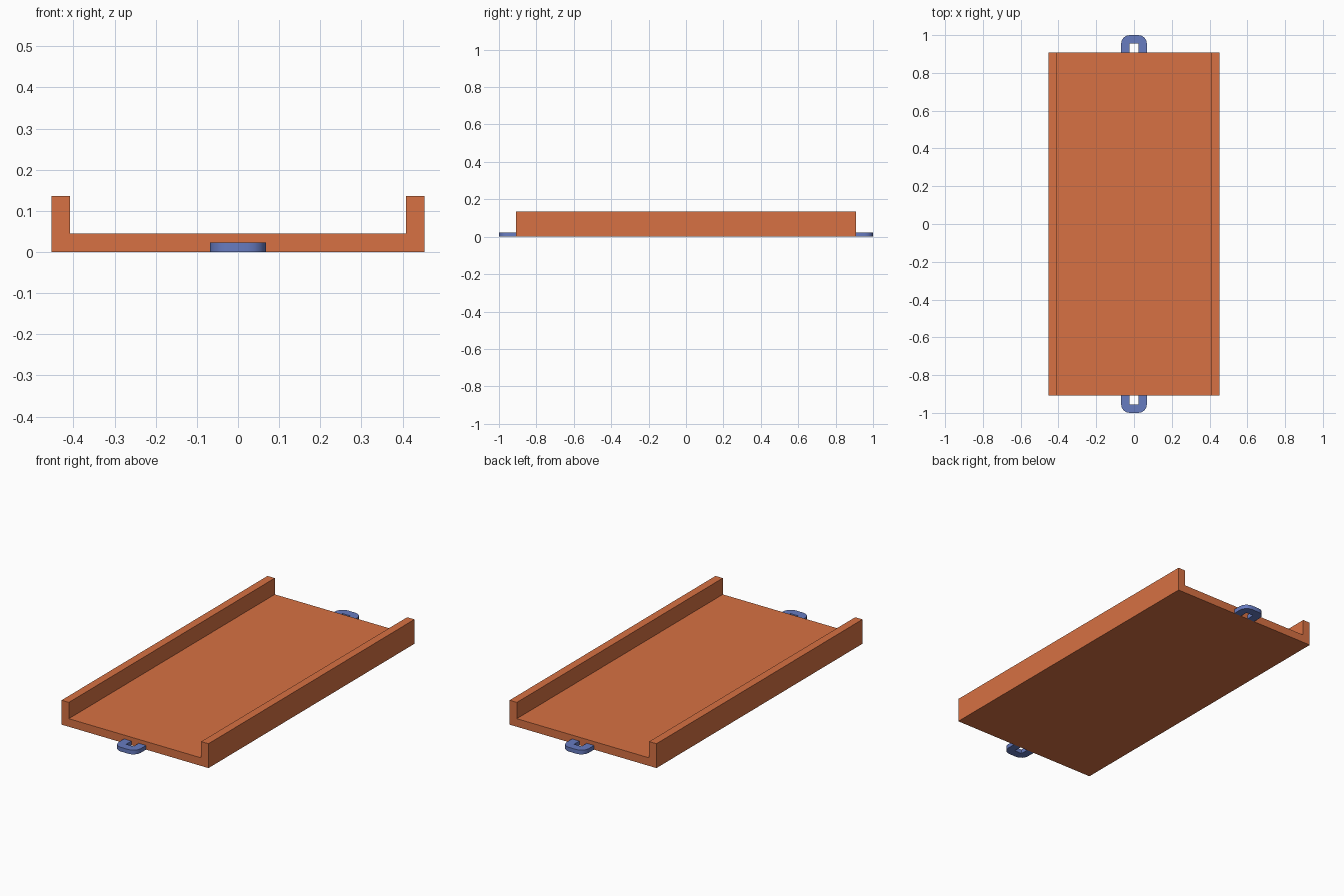
import bpy, bmesh, math

if "Cube" in bpy.data.objects:
    bpy.data.objects.remove(bpy.data.objects["Cube"])


def material(name, rgb):
    m = bpy.data.materials.new(name)
    m.diffuse_color = (*rgb, 1)
    m.use_nodes = True
    m.node_tree.nodes["Principled BSDF"].inputs["Base Color"].default_value = m.diffuse_color
    return m


orange = material("orange", (0.68, 0.165, 0.056))
blue = material("blue", (0.135, 0.20, 0.53))


def extrude_profile(name, pts, vec, mat):
    """Closed prism from a flat outline moved along vec."""
    bm = bmesh.new()
    face = bm.faces.new([bm.verts.new(p) for p in pts])
    geom = bmesh.ops.extrude_face_region(bm, geom=[face], use_keep_orig=True)["geom"]
    bmesh.ops.translate(bm, vec=vec, verts=[g for g in geom if isinstance(g, bmesh.types.BMVert)])
    bmesh.ops.recalc_face_normals(bm, faces=bm.faces)
    me = bpy.data.meshes.new(name)
    bm.to_mesh(me)
    bm.free()
    me.materials.append(mat)
    ob = bpy.data.objects.new(name, me)
    bpy.context.collection.objects.link(ob)
    return ob


# Tray: U-shaped channel running front to back
W, L, H, T = 0.4535, 0.908, 0.136, 0.045
half = [(W, 0), (W, H), (W - T, H), (W - T, T)]
section = half + [(-x, z) for x, z in reversed(half)]
extrude_profile("tray", [(x, -L, z) for x, z in section], (0, 2 * L, 0), orange)

# Hanging loops: U-shaped tab with rounded outer corners at each end
IN, R, YC = 0.0227, 0.0455, 0.9545
arc = [(IN + R * math.cos(a), YC + R * math.sin(a))
       for a in (math.radians(22.5 * i) for i in range(5))]
right = [(IN, YC), (IN, L), (IN + R, L)] + arc
outline = right + [(-x, y) for x, y in reversed(right)]
for name, s in (("front_loop", -1), ("back_loop", 1)):
    ob = extrude_profile(name, [(x, s * y, 0) for x, y in outline], (0, 0, 0.0235), blue)
    # Smooth the rounded rim only
    ob.data.shade_smooth()
    ob.data.set_sharp_from_angle(angle=math.radians(35))
